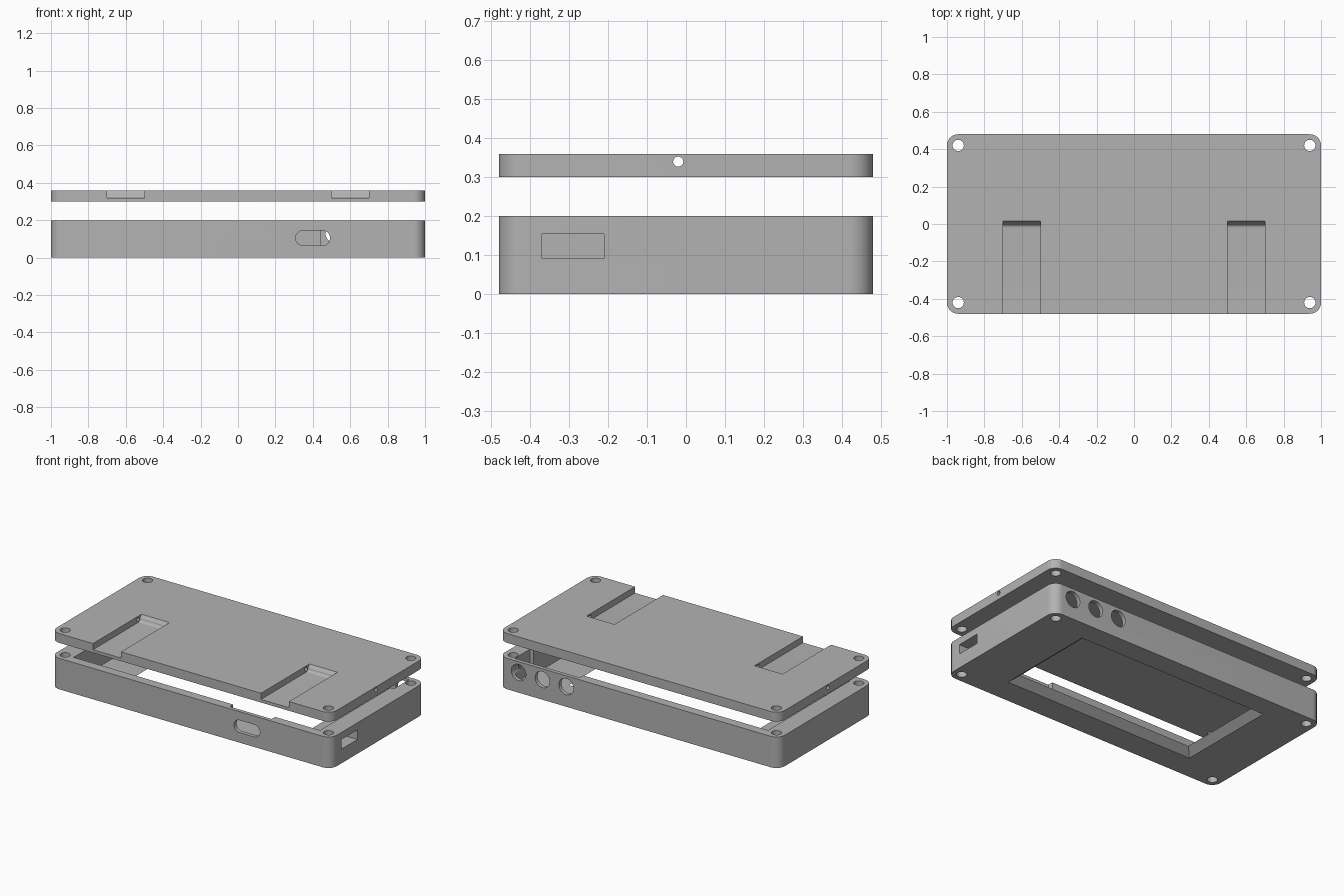
import bpy
import bmesh
from math import cos, sin, pi, radians
from mathutils import Vector

old = bpy.data.objects.get("Cube")
if old:
    bpy.data.objects.remove(old, do_unlink=True)

grey = bpy.data.materials.new("plain grey")
grey.use_nodes = True
grey.diffuse_color = (0.45, 0.45, 0.45, 1)
grey.node_tree.nodes["Principled BSDF"].inputs["Base Color"].default_value = grey.diffuse_color


def loft(name, rings):
    """Closed solid skinned through rings of equal point count."""
    bm = bmesh.new()
    loops = [[bm.verts.new(p) for p in ring] for ring in rings]
    n = len(loops[0])
    for a, b in zip(loops, loops[1:]):
        for i in range(n):
            j = (i + 1) % n
            bm.faces.new((a[i], a[j], b[j], b[i]))
    bm.faces.new(loops[0])
    bm.faces.new(loops[-1])
    bmesh.ops.recalc_face_normals(bm, faces=bm.faces)
    mesh = bpy.data.meshes.new(name)
    bm.to_mesh(mesh)
    bm.free()
    mesh.materials.append(grey)
    obj = bpy.data.objects.new(name, mesh)
    bpy.context.collection.objects.link(obj)
    return obj


def extrude(name, outline, axis, start, end):
    """Extrude a flat outline along x, y or z."""
    place = {"x": lambda u, v, w: (w, u, v),
             "y": lambda u, v, w: (u, w, v),
             "z": lambda u, v, w: (u, v, w)}[axis]
    return loft(name, [[place(u, v, w) for u, v in outline] for w in (start, end)])


def rounded_rect(w, h, r, cx=0, cy=0, steps=12):
    """Outline with half width w, half height h and corner radius r."""
    pts = []
    for q, (sx, sy) in enumerate(((1, 1), (-1, 1), (-1, -1), (1, -1))):
        for i in range(steps + 1):
            a = (q + i / steps) * pi / 2
            p = Vector((cx + sx * (w - r) + r * cos(a), cy + sy * (h - r) + r * sin(a)))
            if not pts or (p - pts[-1]).length > 1e-5:
                pts.append(p)
    if (pts[0] - pts[-1]).length < 1e-5:
        pts.pop()
    return pts


def circle(r, cx, cy, n=40):
    return [(cx + r * cos(2 * pi * i / n), cy + r * sin(2 * pi * i / n)) for i in range(n)]


def box(x0, x1, y0, y1, z0, z1):
    return extrude("cutter", [(x0, y0), (x1, y0), (x1, y1), (x0, y1)], "z", z0, z1)


def cut(obj, cutter):
    """Subtract a cutter and discard it."""
    mod = obj.modifiers.new("cut", "BOOLEAN")
    mod.operation = "DIFFERENCE"
    mod.solver = "EXACT"
    mod.object = cutter
    bpy.context.view_layer.objects.active = obj
    bpy.ops.object.modifier_apply(modifier=mod.name)
    bpy.data.objects.remove(cutter, do_unlink=True)


# Case body: open tray with a floor
W, D, H, FLOOR = 1.0, 0.48, 0.2, 0.04
body = extrude("case_body", rounded_rect(W, D, 0.06), "z", 0, H)
cut(body, box(-0.88, 0.88, -0.42, 0.42, FLOOR, H + 0.1))

# Display window with sloped sides in the floor
window = []
for z, grow in ((-0.02, 0.075), (FLOOR + 0.02, -0.025)):
    x, y = 0.63 + grow, 0.28 + grow
    window.append([(-x, 0.015 - y, z), (x, 0.015 - y, z), (x, 0.015 + y, z), (-x, 0.015 + y, z)])
cut(body, loft("cutter", window))

# Thinned inner walls behind the front port and the rear sockets
cut(body, box(0.26, 0.56, -0.455, -0.3, FLOOR + 0.001, H + 0.1))
cut(body, box(0.44, 0.905, 0.3, 0.455, FLOOR + 0.001, H + 0.1))

# Front port slot, side card slot and three rear sockets
cut(body, extrude("cutter", rounded_rect(0.092, 0.04, 0.04, 0.4, 0.105), "y", -0.6, -0.35))
cut(body, box(0.8, 1.1, -0.37, -0.21, 0.092, 0.154))
for x in (0.52, 0.69, 0.86):
    cut(body, extrude("cutter", circle(0.052, x, 0.13), "y", 0.4, 0.6))

# Lid plate floating above the body
BASE, TOP = 0.3, 0.36
lid = extrude("case_lid", rounded_rect(W, D, 0.06), "z", BASE, TOP)

# Pockets for folding feet: rounded inner end with a chamfered lip
PIN_Y, PIN_Z = -0.02, 0.34
pocket = [(-0.6, 0.32)]
pocket += [(PIN_Y + 0.02 * sin(i * pi / 16), PIN_Z - 0.02 * cos(i * pi / 16)) for i in range(9)]
pocket += [(0.015, TOP), (0.015, TOP + 0.1), (-0.6, TOP + 0.1)]
for x in (-0.6, 0.6):
    cut(lid, extrude("cutter", pocket, "x", x - 0.1, x + 0.1))

# Hinge pin bore along the whole lid
cut(lid, extrude("cutter", circle(0.013, PIN_Y, PIN_Z, 24), "x", -1.2, 1.2))

# Corner screw holes through both parts, then shading
for part in (body, lid):
    for x in (-0.94, 0.94):
        for y in (-0.42, 0.42):
            cut(part, extrude("cutter", circle(0.03, x, y), "z", -0.1, 0.5))
    bpy.ops.object.select_all(action="DESELECT")
    part.select_set(True)
    bpy.context.view_layer.objects.active = part
    bpy.ops.object.shade_smooth_by_angle(angle=radians(30))
